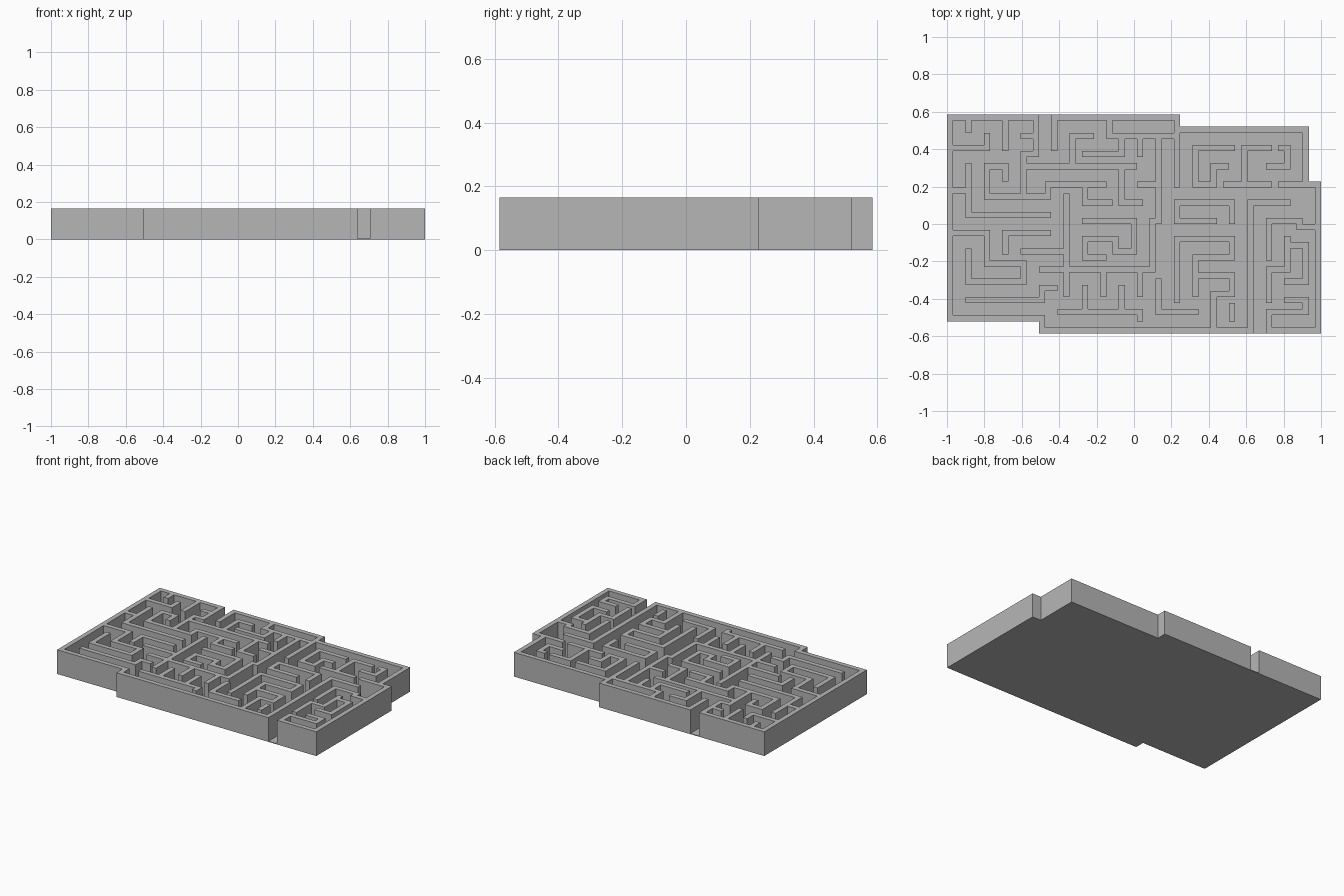
import bpy
import bmesh
import math

if "Cube" in bpy.data.objects:
    bpy.data.objects.remove(bpy.data.objects["Cube"], do_unlink=True)

# The maze sits on a grid one wall thickness wide; row 0 is the back
WIDTH, DEPTH, HEIGHT, FLOOR = 2.0, 1.17, 0.165, 0.005
COLS, ROWS = 61, 36
STEPS = {"E": (1, 0), "W": (-1, 0), "N": (0, -1), "S": (0, 1)}
wall_cells = set()


def wall(col, row, path):
    """Lay one wall from a start cell, such as 'E6 S3': six east, three south."""
    wall_cells.add((col, row))
    for leg in path.split():
        dx, dy = STEPS[leg[0]]
        for _ in range(int(leg[1:])):
            col, row = col + dx, row + dy
            wall_cells.add((col, row))


def grid_point(col, row):
    """Position on the ground of a grid corner."""
    return (col * WIDTH / COLS - WIDTH / 2, DEPTH / 2 - row * DEPTH / ROWS, 0)


def raise_faces(bm, height, keep_base):
    """Extrude all flat faces upward."""
    result = bmesh.ops.extrude_face_region(bm, geom=bm.faces[:], use_keep_orig=keep_base)
    moved = [g for g in result["geom"] if isinstance(g, bmesh.types.BMVert)]
    bmesh.ops.translate(bm, verts=moved, vec=(0, 0, height))


def add_object(name, bm, material):
    mesh = bpy.data.meshes.new(name)
    bm.to_mesh(mesh)
    bm.free()
    mesh.materials.append(material)
    bpy.context.collection.objects.link(bpy.data.objects.new(name, mesh))


stone = bpy.data.materials.new("plain_grey")
stone.use_nodes = True
stone.diffuse_color = (0.47, 0.47, 0.47, 1)
stone.node_tree.nodes["Principled BSDF"].inputs["Base Color"].default_value = stone.diffuse_color

# Outer wall in two runs, leaving the entrance and the exit open
wall(14, 0, "W14 S33 E15 S2 E34")
wall(52, 35, "E8 N24 W2 N9 W21 N2 W20")

# Back left passages
wall(3, 0, "S2")
wall(0, 5, "E6 N2")
wall(9, 0, "S5")
wall(14, 0, "S6 W2 S7")
wall(12, 3, "E2")
wall(17, 0, "S5")
wall(9, 10, "N2 W3 S5 E10 N2 E9")
wall(3, 8, "S8 E13")
wall(0, 12, "E3")
wall(12, 8, "E18")

# Back middle passages
wall(26, 0, "S3 E11")
wall(20, 8, "N5 E3")
wall(22, 6, "E6 N3")
wall(31, 3, "S3")
wall(34, 3, "S14 W1 S8")
wall(28, 8, "S6 E3")
wall(31, 11, "E3")
wall(22, 11, "S3 E4")

# Back right passages
wall(37, 2, "S9")
wall(46, 5, "W6 S6 E3 N3 E2")
wall(52, 5, "W4 S6")
wall(45, 11, "E7")
wall(54, 5, "E1 S3 W3")
wall(54, 11, "E4")

# Front left passages
wall(0, 19, "E6 S5 E6 S3 W9 N5")
wall(9, 22, "N3 E7")
wall(12, 22, "E7")
wall(19, 13, "S16")
wall(3, 30, "E12 N2 E2")

# Central spiral, with the comb of stubs in front of it
wall(22, 17, "E8 S5 W3 N2 W5 S3 E3")
wall(15, 25, "E18")
wall(18, 32, "E13 S1")
for col in (22, 28):
    wall(col, 32, "N4")
    wall(col + 3, 25, "S4")
wall(40, 32, "W6 N5")

# Front right passages
wall(37, 14, "E9 S3")
wall(37, 14, "S3 E6")
wall(49, 35, "N21 E6")
wall(46, 23, "N3 W9 S10")
wall(46, 23, "W6 S6")
wall(40, 26, "E6 S3 W3 S5")
wall(46, 31, "S2")
wall(52, 23, "N6 E5 S1 E3")
wall(55, 20, "S5 W3 S5")
wall(55, 21, "E3 S6 W3")
wall(55, 30, "E3 S2 W6 S3")

# Maze walls: one square per cell, raised and merged into clean flat faces
bm = bmesh.new()
corners = {}
for col, row in sorted(wall_cells):
    keys = [(col, row + 1), (col + 1, row + 1), (col + 1, row), (col, row)]
    for key in keys:
        if key not in corners:
            corners[key] = bm.verts.new(grid_point(*key))
    bm.faces.new([corners[key] for key in keys])
raise_faces(bm, HEIGHT, False)
bmesh.ops.dissolve_limit(bm, angle_limit=math.radians(1),
                         verts=bm.verts[:], edges=bm.edges[:])
add_object("maze_walls", bm, stone)

# Thin floor plate with the stepped outline of the outer wall
outline = [(0, 34), (15, 34), (15, ROWS), (COLS, ROWS), (COLS, 11),
           (59, 11), (59, 2), (38, 2), (38, 0), (0, 0)]
bm = bmesh.new()
bm.faces.new([bm.verts.new(grid_point(*point)) for point in outline])
raise_faces(bm, FLOOR, True)
bmesh.ops.recalc_face_normals(bm, faces=bm.faces[:])
add_object("floor", bm, stone)
